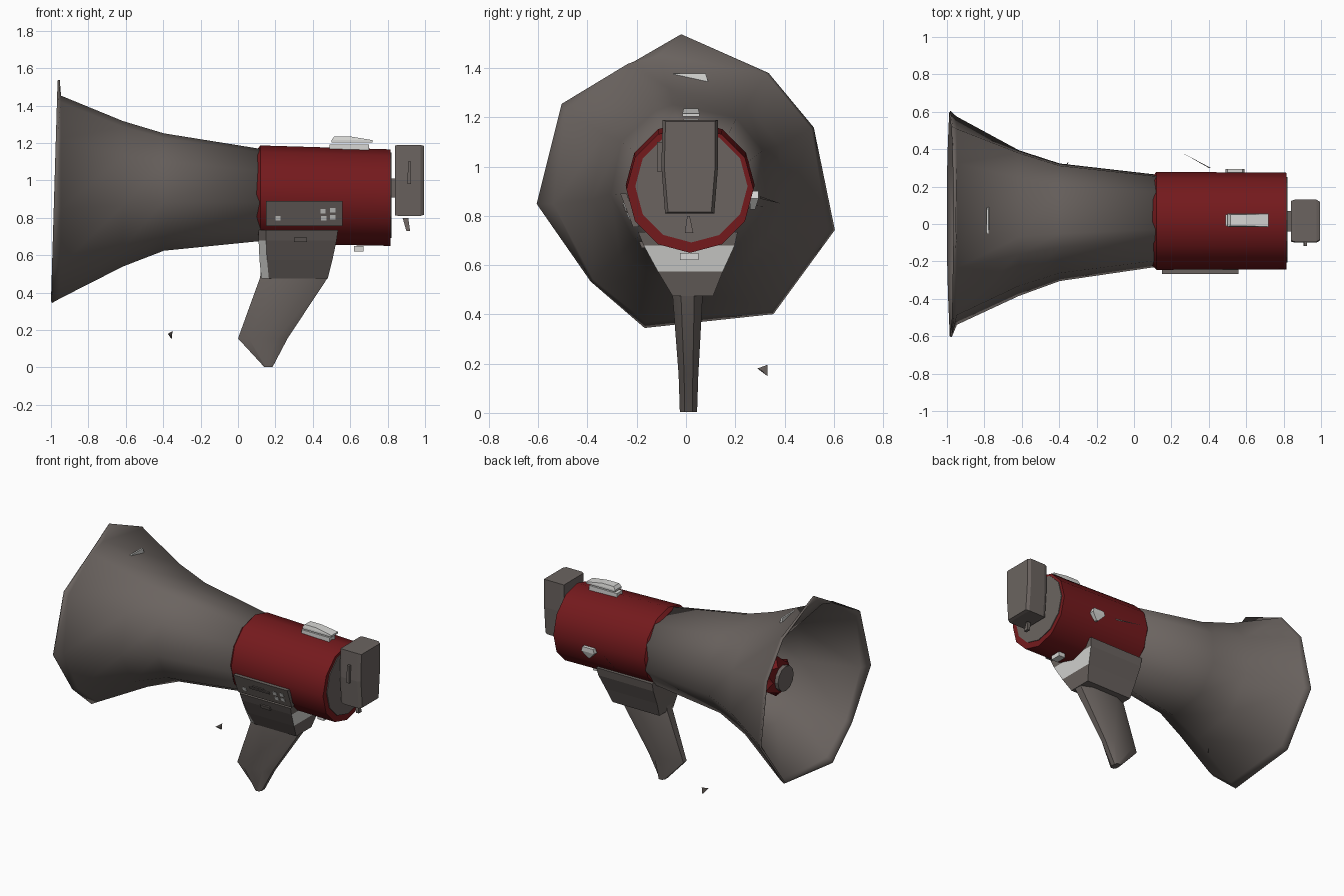
import bpy, math
from math import sin, cos, pi

if "Cube" in bpy.data.objects:
    bpy.data.objects.remove(bpy.data.objects["Cube"])


def material(name, rgb):
    m = bpy.data.materials.new(name)
    m.use_nodes = True
    m.diffuse_color = (*rgb, 1)
    m.node_tree.nodes["Principled BSDF"].inputs["Base Color"].default_value = (*rgb, 1)
    return m


GREY = material("warm grey", (0.147, 0.127, 0.117))
RED = material("dark red", (0.175, 0.01, 0.012))
LIGHT = material("light grey", (0.68, 0.68, 0.66))


def make(name, verts, faces, mat, smooth=None):
    me = bpy.data.meshes.new(name)
    me.from_pydata(verts, [], faces)
    me.materials.append(mat)
    ob = bpy.data.objects.new(name, me)
    bpy.context.collection.objects.link(ob)
    bpy.ops.object.select_all(action='DESELECT')
    ob.select_set(True)
    bpy.context.view_layer.objects.active = ob
    bpy.ops.object.mode_set(mode='EDIT')
    bpy.ops.mesh.select_all(action='SELECT')
    bpy.ops.mesh.normals_make_consistent(inside=False)
    bpy.ops.object.mode_set(mode='OBJECT')
    if smooth:
        bpy.ops.object.shade_smooth_by_angle(angle=math.radians(smooth))
    return ob


def loft(name, rings, mat, caps=(True, True), smooth=None):
    """Skin a list of equal-length vertex rings."""
    n = len(rings[0])
    verts = [v for r in rings for v in r]
    faces = [(k*n + i, k*n + (i+1) % n, (k+1)*n + (i+1) % n, (k+1)*n + i)
             for k in range(len(rings) - 1) for i in range(n)]
    if caps[0]:
        faces.append(tuple(range(n)))
    if caps[1]:
        faces.append(tuple(range(len(verts) - n, len(verts))))
    return make(name, verts, faces, mat, smooth)


def circle(x, cy, cz, r, n=12):
    return [(x, cy + r*cos(2*pi*i/n), cz + r*sin(2*pi*i/n)) for i in range(n)]


def rect(z, x0, x1, y0, y1):
    return [(x0, y0, z), (x1, y0, z), (x1, y1, z), (x0, y1, z)]


def box(name, x, y, z, mat):
    return loft(name, [rect(z[0], *x, *y), rect(z[1], *x, *y)], mat)


# Horn: irregular ten-sided mouth with a spiky lip, blending into a round throat
mouth = [(-.02, 1.535), (.33, 1.375), (.51, 1.155), (.595, .745), (.35, .41),
         (-.165, .355), (-.38, .54), (-.6, .85), (-.5, 1.25), (-.21, 1.42)]
collar = [(-.11, 1.445), (.32, 1.37), (.5, 1.15), (.565, .75), (.34, .43),
          (-.16, .38), (-.37, .55), (-.53, .85), (-.48, 1.22), (-.23, 1.41)]


def horn_ring(x, cy, cz, r):
    angles = [math.atan2(z - .93, y) for y, z in collar]
    return [(x, cy + r*cos(a), cz + r*sin(a)) for a in angles]


lip = [(-1 + .03*(z - .355), y, z) for y, z in mouth]
neck = [(-.955, y, z) for y, z in collar]
horn = loft("horn", [lip, neck, horn_ring(-.62, .012, .925, .39), horn_ring(-.4, .015, .935, .312),
                     horn_ring(.12, .022, .92, .242)],
            GREY, (False, False), 50)
solid = horn.modifiers.new("wall", 'SOLIDIFY')
solid.thickness = 0.012
solid.offset = -1

# Inner sound tube with a ragged flared end and a dark cap
ragged = [(-.74 + (.05 if i % 2 else 0), .01 + r*cos(pi*i/6), .93 + r*sin(pi*i/6))
          for i in range(12) for r in [.14 if i % 2 else .1]]
loft("sound_tube", [ragged, circle(-.62, .01, .93, .11), circle(.1, .02, .92, .11)], RED)
loft("sound_tube_cap", [circle(-.765, .01, .93, .085), circle(-.7, .01, .93, .085)], GREY)

# Red body with a grey end plate
loft("body", [circle(.1, .015, .925, .24), circle(.12, .017, .925, .262),
              circle(.815, .016, .908, .258)], RED, smooth=40)
loft("body_end_plate", [circle(.81, .022, .92, .228), circle(.82, .022, .92, .228)], GREY)

# Rear block on a short stem
box("rear_stem", (.8, .86), (-.04, .07), (.91, 1.01), GREY)


def block_ring(x, g):
    return [(x, -.085 + g, .81 + g/2), (x, .115 - g, .81 + g/2), (x, .13 - g, 1),
            (x, .13 - g, 1.19 - g/2), (x, -.095 + g, 1.19 - g/2), (x, -.1 + g, 1)]


loft("rear_block", [block_ring(.84, .006), block_ring(.86, 0), block_ring(.975, 0),
                    block_ring(.995, .012)], GREY)
loft("rear_block_latch", [rect(.98, .905, .925, -.118, -.09), rect(1.1, .91, .925, -.118, -.09)], GREY)
loft("rear_block_tab", [rect(.73, .9, .92, -.005, .03), rect(.8, .88, .91, .005, .015)], GREY)


# Grip with rounded edges
def grip_ring(z, x0, x1, y0, y1):
    c, d = (x1 - x0)*.22, (y1 - y0)*.28
    return [(x0, y0 + d, z), (x0 + c, y0, z), (x1 - c, y0, z), (x1, y0 + d, z),
            (x1, y1 - d, z), (x1 - c, y1, z), (x0 + c, y1, z), (x0, y1 - d, z)]


loft("grip", [grip_ring(.003, .14, .185, -.025, .045), grip_ring(.155, 0, .265, -.03, .05),
              grip_ring(.48, .118, .48, -.055, .068), grip_ring(.6, .13, .5, -.05, .06)],
     GREY, smooth=50)


# Bracket that flares up to cradle the body; pale rear face and chamfered front corner
def bracket_ring(z, x0, x1, y0, y1):
    return [(x0, y0*.75, z), (x0 + .04, y0, z), (x1, y0, z), (x1, y1, z), (x0, y1, z)]


bracket = loft("bracket", [bracket_ring(.475, .125, .48, -.055, .11),
                           bracket_ring(.575, .115, .505, -.115, .15),
                           bracket_ring(.68, .11, .527, -.172, .198),
                           bracket_ring(.735, .11, .535, -.195, .21)], GREY)
bracket.data.materials.append(LIGHT)
for p in bracket.data.polygons:
    rear = p.normal.x > .6 and .575 < p.center.z < .68
    corner = p.normal.x < -.3 and p.normal.y < -.2 and p.center.z < .68
    p.material_index = int(rear or corner)


# Side control panel, leaning with the body
def panel_plate(name, x, z, thick, mat):
    rows = [(-.2 - (h - .73)*.38, h) for h in z]
    return loft(name, [rect(h, *x, y - thick, y + .02) for y, h in rows], mat)


panel_plate("control_panel", (.15, .56), (.755, .89), .006, GREY)
panel_plate("panel_slot", (.26, .41), (.818, .832), .014, GREY)
panel_plate("panel_bar", (.29, .37), (.835, .845), .014, GREY)
for i, (x, z) in enumerate([(.44, .835), (.493, .84), (.445, .797), (.493, .802), (.2, .797)]):
    panel_plate(f"panel_button_{i + 1}", (x, x + .027), (z - .012, z + .012), .01, LIGHT)
panel_plate("panel_switch", (.3, .37), (.67, .695), .004, GREY)

# Top button with sloped ends
loft("top_button_base", [rect(1.16, .49, .7, -.01, .05), rect(1.193, .49, .7, -.01, .05)], LIGHT)
loft("top_button", [rect(1.203, .5, .72, -.015, .055), rect(1.215, .5, .72, -.015, .055),
                    rect(1.235, .515, .6, -.01, .05)], LIGHT)

# Small fittings: loops, studs and loose strap ends
box("underside_stud", (.62, .67), (-.025, .05), (.62, .65), LIGHT)
loft("side_stud", [rect(.825, .535, .55, .26, .28), rect(.87, .49, .59, .26, .295),
                   rect(.9, .5, .58, .26, .295)], LIGHT)
loft("horn_loop", [rect(1.345, -.79, -.775, -.06, .09), rect(1.378, -.788, -.777, -.05, .08)], LIGHT)
make("side_strap_end", [(.25, .385, .85), (.41, .3, .88), (.4, .3, .87), (.33, .34, .86)],
     [(0, 1, 2), (0, 3, 1), (0, 2, 3), (1, 3, 2)], GREY)
make("loose_strap_tip", [(-.375, .29, .18), (-.35, .33, .195), (-.355, .33, .15), (-.36, .31, .17)],
     [(0, 1, 2), (0, 3, 1), (0, 2, 3), (1, 3, 2)], GREY)
